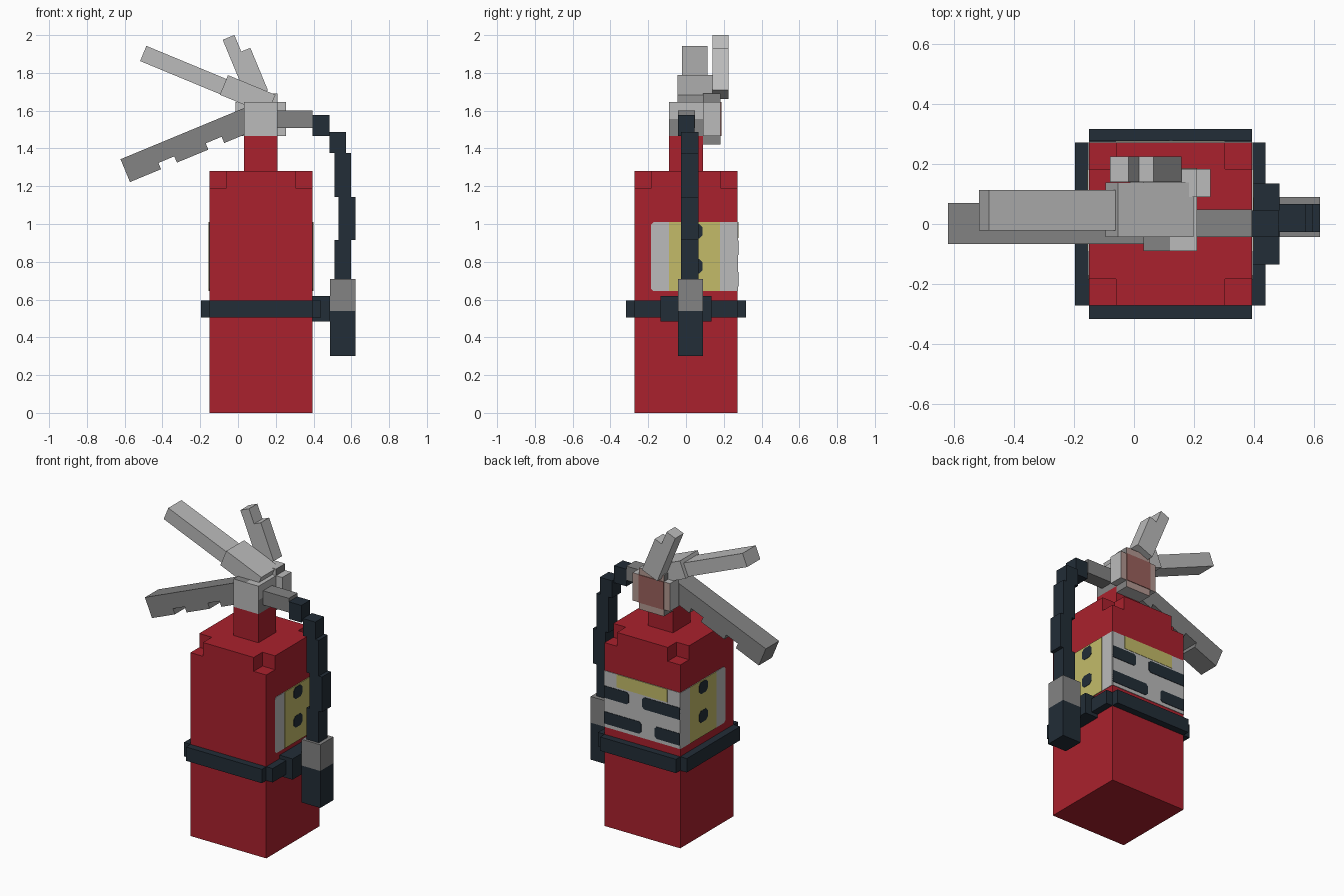
import bpy, bmesh, math
from mathutils import Vector

if "Cube" in bpy.data.objects:
    bpy.data.objects.remove(bpy.data.objects["Cube"], do_unlink=True)


def material(name, r, g, b):
    lin = [((c / 255 + 0.055) / 1.055) ** 2.4 for c in (r, g, b)] + [1.0]
    m = bpy.data.materials.new(name)
    m.use_nodes = True
    m.diffuse_color = lin
    bsdf = m.node_tree.nodes["Principled BSDF"]
    bsdf.inputs["Base Color"].default_value = lin
    bsdf.inputs["Roughness"].default_value = 0.8
    return m


RED = material("red paint", 170, 33, 45)
BLACK = material("black rubber", 34, 45, 55)
SILVER = material("light grey metal", 187, 187, 187)
STEEL = material("dark grey metal", 131, 131, 131)
YELLOW = material("label yellow", 195, 187, 105)
DIAL = material("dial red", 155, 97, 92)
RIM = material("dial rim", 178, 152, 145)


def prism(name, pts, axis, lo, hi, *mats):
    """Extrude a 2D outline along an axis; pts are the two other axes in order."""
    bm = bmesh.new()

    def ring(t):
        out = []
        for a, b in pts:
            co = {"x": (t, a, b), "y": (a, t, b), "z": (a, b, t)}[axis]
            out.append(bm.verts.new(co))
        return out
    r0, r1 = ring(lo), ring(hi)
    bm.faces.new(r0)
    bm.faces.new(r1)
    n = len(pts)
    for i in range(n):
        j = (i + 1) % n
        bm.faces.new((r0[i], r0[j], r1[j], r1[i]))
    bmesh.ops.recalc_face_normals(bm, faces=bm.faces)
    me = bpy.data.meshes.new(name)
    bm.to_mesh(me)
    bm.free()
    for m in mats:
        me.materials.append(m)
    ob = bpy.data.objects.new(name, me)
    bpy.context.collection.objects.link(ob)
    return ob


def rect(a0, a1, b0, b1, c=0.0):
    """Rectangle outline with optional chamfered corners."""
    if not c:
        return [(a0, b0), (a1, b0), (a1, b1), (a0, b1)]
    return [(a0 + c, b0), (a1 - c, b0), (a1, b0 + c), (a1, b1 - c),
            (a1 - c, b1), (a0 + c, b1), (a0, b1 - c), (a0, b0 + c)]


def box(name, x0, x1, y0, y1, z0, z1, *mats):
    return prism(name, rect(x0, x1, y0, y1), "z", z0, z1, *mats)


def tilted(corner, degrees, pts):
    """Place local (along, down) points at a corner, tilted in the xz plane."""
    t = math.radians(degrees)
    along, down = Vector((math.cos(t), math.sin(t))), Vector((math.sin(t), -math.cos(t)))
    return [tuple(Vector(corner) + along * s + down * d) for s, d in pts]


def paint(ob, rule):
    for p in ob.data.polygons:
        p.material_index = rule(p.center, p.normal)


def cut(ob, *planes):
    """Slice a mesh so its faces can be coloured by region."""
    bm = bmesh.new()
    bm.from_mesh(ob.data)
    for co, no in planes:
        bmesh.ops.bisect_plane(bm, geom=bm.verts[:] + bm.edges[:] + bm.faces[:],
                               plane_co=co, plane_no=no)
    bm.to_mesh(ob.data)
    bm.free()


# Tank with notched top corners
X0, X1, Y, N = -0.15, 0.394, 0.273, 0.09
box("tank", X0, X1, -Y, Y, 0, 1.19, RED)
crown = [(X0 + N, -Y), (X1 - N, -Y), (X1 - N, -Y + N), (X1, -Y + N),
         (X1, Y - N), (X1 - N, Y - N), (X1 - N, Y), (X0 + N, Y),
         (X0 + N, Y - N), (X0, Y - N), (X0, -Y + N), (X0 + N, -Y + N)]
prism("tank_crown", crown, "z", 1.19, 1.28, RED)
box("neck", 0.031, 0.21, -0.09, 0.09, 1.28, 1.466, RED)

# Strap, four bars around the tank, and the nozzle clip
for s, side in ((-1, "front"), (1, "back")):
    lo, hi = sorted((s * Y, s * 0.318))
    box(side + "_strap", X0, X1, lo, hi, 0.505, 0.595, BLACK)
box("right_strap", -0.197, X0, -Y, Y, 0.505, 0.595, BLACK)
box("left_strap", X1, 0.44, -Y, Y, 0.505, 0.595, BLACK)
box("nozzle_clip", X1, 0.487, -0.136, 0.136, 0.483, 0.618, BLACK)

# Nozzle
box("nozzle_tip", 0.487, 0.621, -0.043, 0.091, 0.30, 0.54, BLACK)
box("nozzle_collar", 0.487, 0.621, -0.043, 0.091, 0.54, 0.71, STEEL)

# Hose and its outlet pipe
box("outlet_pipe", 0.21, 0.395, -0.043, 0.048, 1.508, 1.6, STEEL)
box("hose_start", 0.395, 0.485, -0.043, 0.045, 1.467, 1.578, BLACK)
for i, (x, z0, z1) in enumerate([(0.485, 1.375, 1.487), (0.51, 1.143, 1.375),
                                 (0.533, 0.915, 1.143), (0.51, 0.71, 0.915)]):
    box(f"hose_segment_{i + 1}", x, x + 0.088, -0.026, 0.066, z0, z1, BLACK)

# Valve head, two-toned
head = box("valve_head", 0.031, 0.21, -0.09, 0.09, 1.466, 1.647, SILVER, STEEL)
cut(head, ((0.12, 0, 0), (1, 0, 0)), ((0, 0, 1.556), (0, 0, 1)))
paint(head, lambda c, n: int((n.z > 0.5 and c.x < 0.12) or (n.x > 0.5 and c.z < 1.556)))

# Pressure gauge: a cross-shaped block with a dial on the back
G = [0.031 - 0.044, 0.031, 0.21, 0.255]
H = [1.422, 1.466, 1.647, 1.69]
cross = [(G[1], H[0]), (G[2], H[0]), (G[2], H[1]), (G[3], H[1]),
         (G[3], H[2]), (G[2], H[2]), (G[2], H[3]), (G[1], H[3]),
         (G[1], H[2]), (G[0], H[2]), (G[0], H[1]), (G[1], H[1])]
gauge = prism("gauge", cross, "y", 0.09, 0.183, SILVER, STEEL, RIM)
paint(gauge, lambda c, n: 2 if n.y > 0.5 else
      int(abs(n.x) > 0.5 and not H[1] < c.z < H[2]))
prism("gauge_dial", rect(G[1], G[2], H[1], H[2]), "y", 0.183, 0.187, DIAL)

# Lower lever with finger notches
grip = [(0, 0), (0.75, 0), (0.75, 0.131), (0.54, 0.131), (0.54, 0.095), (0.449, 0.095),
        (0.449, 0.131), (0.269, 0.131), (0.269, 0.095), (0.178, 0.095),
        (0.178, 0.131), (0, 0.131)]
prism("lower_lever", tilted((-0.622, 1.343), 22.5, grip), "y", -0.066, 0.07, STEEL)

# Upper lever and its hinge block
prism("upper_lever", tilted((-0.485, 1.943), -22.5, rect(0, 0.52, 0, 0.087)),
      "y", -0.022, 0.113, SILVER)
prism("lever_hinge", tilted((-0.053, 1.788), -22.5, rect(0, 0.272, 0, 0.112)),
      "y", -0.044, 0.139, SILVER)

# Stepped safety pin
pin = [(0, 0), (0.067, 0), (0.067, 0.095), (0.119, 0.095), (0.119, 0.338), (0, 0.338)]
prism("safety_pin", tilted((-0.081, 1.975), 22.5, pin), "y", 0.14, 0.226, SILVER)

# Side labels
L0, L1 = 0.645, 1.01
for side, x, s in (("left", X1, 1), ("right", X0, -1)):
    def plate(name, pts, depth, mat):
        lo, hi = sorted((x, x + s * depth))
        prism(f"{side}_{name}", pts, "x", lo, hi, mat)
    plate("label", [(-0.172, L0), (Y, L0), (Y, L1), (-0.172, L1),
                    (-0.185, L1 - 0.013), (-0.185, L0 + 0.013)], 0.003, SILVER)
    plate("label_band", rect(-0.09, 0.18, L0, L1), 0.005, YELLOW)
    for i, z in enumerate((0.738, 0.924)):
        plate(f"label_spot_{i + 1}", rect(0.0, 0.088, z, z + 0.076, 0.018), 0.007, BLACK)

# Back label with a yellow heading and dark bars
prism("back_label", rect(X0, X1, L0, L1), "y", Y, Y + 0.003, SILVER)
prism("back_label_heading", rect(-0.06, 0.303, 0.925, L1), "y", Y, Y + 0.005, YELLOW)
bars = [(0.217, X1, 0.835), (X0, 0.119, 0.835), (0.128, X1, 0.668), (X0, 0.03, 0.668)]
for i, (a, b, z) in enumerate(bars):
    c = 0.013
    if b == X1:
        pts = [(a + c, z), (b, z), (b, z + 0.078), (a + c, z + 0.078),
               (a, z + 0.078 - c), (a, z + c)]
    else:
        pts = [(a, z), (b - c, z), (b, z + c), (b, z + 0.078 - c),
               (b - c, z + 0.078), (a, z + 0.078)]
    prism(f"back_label_bar_{i + 1}", pts, "y", Y, Y + 0.006, BLACK)
